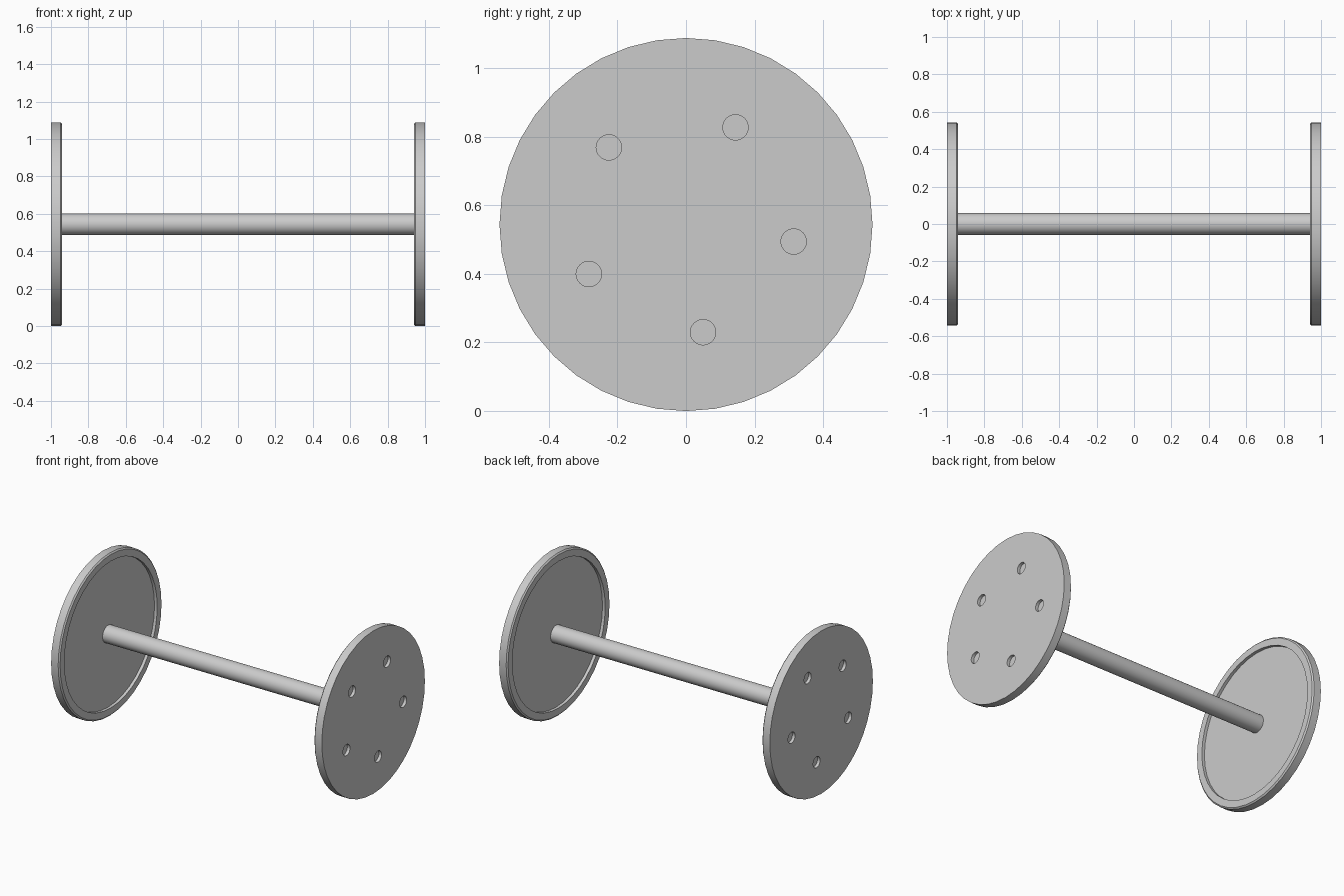
import bpy, bmesh
from math import cos, sin, radians, tau

if "Cube" in bpy.data.objects:
    bpy.data.objects.remove(bpy.data.objects["Cube"])

R = 0.544          # wheel radius, also axle height
ROD_R = 0.058
FLOOR_X = 0.96     # bottom of the recess on the inner side


def lathe(name, profile, sides, centre=(0, R)):
    """Closed solid turned about an axis along x; profile is (x, radius) pairs."""
    bm = bmesh.new()
    rings = [[bm.verts.new((x, centre[0] + r * cos(tau * i / sides),
                            centre[1] + r * sin(tau * i / sides)))
              for i in range(sides)] for x, r in profile]
    for a, b in zip(rings, rings[1:]):
        for i in range(sides):
            j = (i + 1) % sides
            bm.faces.new((a[i], a[j], b[j], b[i]))
    bm.faces.new(rings[0])
    bm.faces.new(rings[-1])
    bmesh.ops.recalc_face_normals(bm, faces=bm.faces)
    mesh = bpy.data.meshes.new(name)
    bm.to_mesh(mesh)
    bm.free()
    obj = bpy.data.objects.new(name, mesh)
    bpy.context.collection.objects.link(obj)
    return obj


def smooth(obj):
    bpy.ops.object.select_all(action='DESELECT')
    obj.select_set(True)
    bpy.context.view_layer.objects.active = obj
    bpy.ops.object.shade_smooth_by_angle(angle=radians(30))


# Wheel: dished disc with a raised, slightly chamfered rim on the inner side
wheel = lathe("wheels", [(FLOOR_X, 0.49), (0.94, 0.49), (0.94, 0.535),
                         (0.948, R), (1.0, R)], 40)
smooth(wheel)

# Five blind bolt holes in the outer face
for k in range(5):
    a = radians(-9 + 72 * k)
    cutter = lathe(f"hole_cutter_{k + 1}", [(0.98, 0.037), (1.05, 0.037)], 32,
                   (0.318 * cos(a), R + 0.318 * sin(a)))
    cutter.hide_render = True
    cutter.hide_set(True)
    mod = wheel.modifiers.new(f"hole_{k + 1}", 'BOOLEAN')
    mod.operation = 'DIFFERENCE'
    mod.solver = 'EXACT'
    mod.object = cutter

# Opposite wheel
mirror = wheel.modifiers.new("opposite_wheel", 'MIRROR')
mirror.use_axis[0] = True
mirror.use_clip = False

# Axle between the two recess floors
axle = lathe("axle", [(-FLOOR_X, ROD_R), (FLOOR_X, ROD_R)], 40)
smooth(axle)
